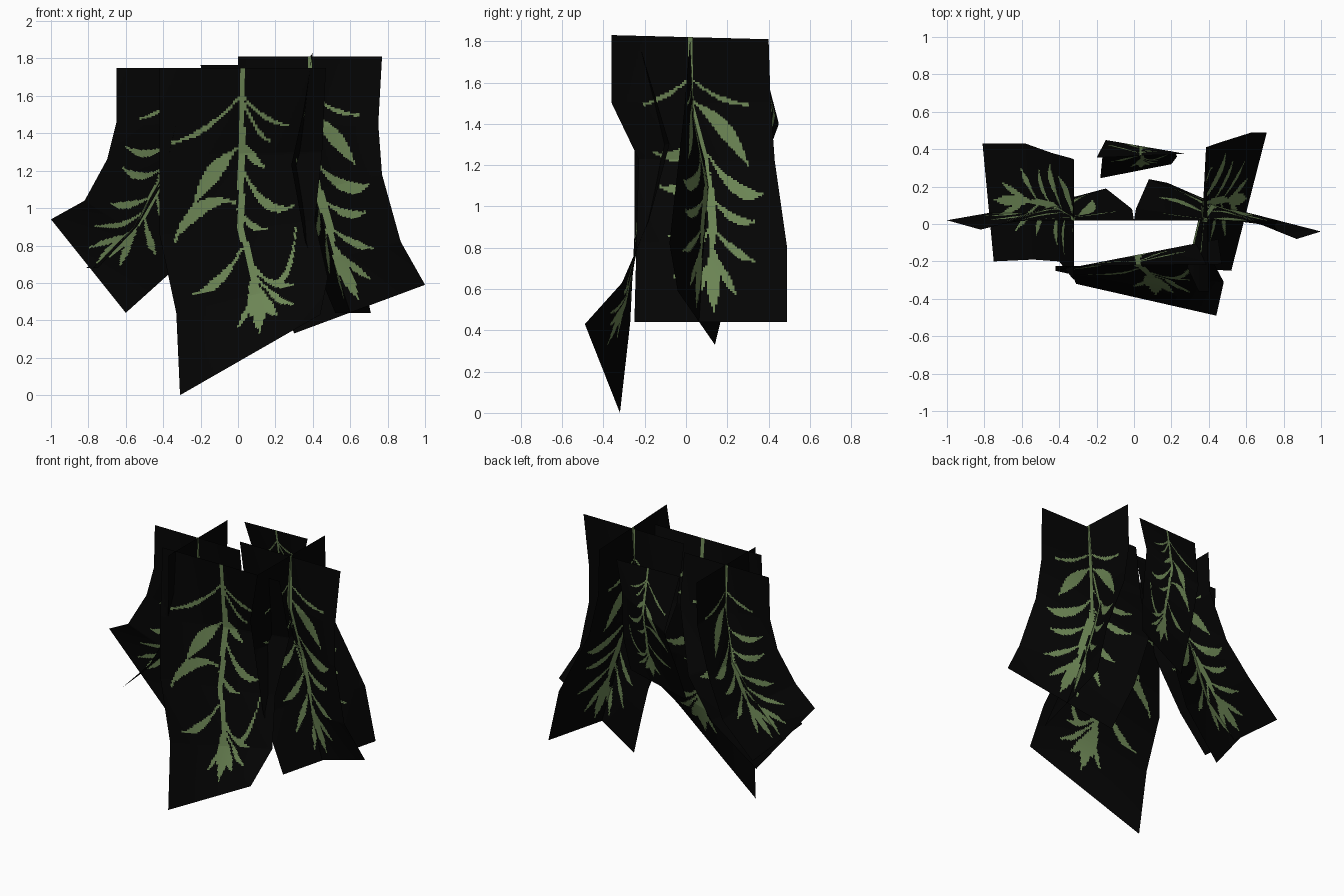
import bpy, bmesh, math
from mathutils import Vector

NU, NV, ASPECT = 72, 144, 1.8   # cells across / down a card, card length in widths


def material(name, col):
    m = bpy.data.materials.new(name)
    m.diffuse_color = (*col, 1)
    return m


BLACK = material("card black", (0.0012, 0.0012, 0.0012))
GREEN = material("leaf green", (0.15, 0.235, 0.09))

# Leaves: base u, base t, tip u, tip t, half width, sag (u across, t down the card)
WIDE_SPRAY = [
    (0, .09, -.42, .25, .018, .03), (.01, .10, .29, .20, .016, .02),
    (.01, .12, .17, .25, .014, .02), (-.01, .27, -.28, .455, .060, -.02),
    (0, .33, .35, .485, .032, .06), (-.02, .46, -.41, .57, .050, -.05),
    (-.01, .24, .14, .34, .030, .01), (.0, .62, -.36, .74, .032, .03),
    (.03, .66, .37, .57, .020, .14), (0, .48, .18, .56, .025, .02),
    (.03, .70, .0, .86, .045, 0), (.04, .74, -.09, .88, .025, .02),
    (.04, .72, .06, .93, .055, 0), (.04, .74, .17, .89, .035, .02),
    (.04, .72, .28, .87, .022, .02), (.04, .70, .27, .78, .026, .02),
]
DROOPING_SPRAY = [
    (0, .14, .36, .23, .018, .02), (0, .14, -.30, .23, .018, .01),
    (.01, .22, .30, .44, .062, -.03), (.01, .40, .38, .54, .050, .05),
    (0, .33, -.36, .40, .040, .04), (0, .44, -.34, .52, .038, .04),
    (.01, .55, .30, .64, .036, .03), (0, .58, -.28, .70, .036, .02),
    (.01, .66, .28, .78, .032, .02), (0, .66, -.24, .84, .030, .01),
    (.01, .74, .16, .90, .030, .01), (0, .76, -.12, .94, .030, 0),
    (0, .40, .02, .72, .040, 0), (0, .70, .02, .96, .055, 0),
]


def paint(leaves, stem_end, bend):
    """Return the set of card cells covered by the stem and leaves."""
    cells = set()

    def dab(u, t, r):
        i0, j0 = (u + .5) * NU - .5, t * NV - .5
        ri, rj = r * NU, r / ASPECT * NV
        for i in range(math.ceil(i0 - ri), math.floor(i0 + ri) + 1):
            for j in range(math.ceil(j0 - rj), math.floor(j0 + rj) + 1):
                if ((i - i0) / ri) ** 2 + ((j - j0) / rj) ** 2 <= 1:
                    cells.add((i, j))

    for k in range(201):
        t = stem_end * k / 200
        dab(bend * (t / stem_end) ** 2, t, .013 + .008 * math.sin(t * 3))
    for bu, bt, tu, tt, w, sag in leaves:
        for k in range(61):
            s = k / 60
            hump = 4 * s * (1 - s)
            dab(bu + (tu - bu) * s, bt + (tt - bt) * s + sag * hump,
                max(.009, w * .85 * math.sin(math.pi * s ** 1.3)))
    return cells


WIDE = paint(WIDE_SPRAY, .72, .04)
DROOP = paint(DROOPING_SPRAY, .9, 0)


def card(name, rows, cells):
    """Bent card through straight rows (one edge point, other edge point)."""
    rows = [(Vector(a), Vector(b)) for a, b in rows]
    mids = [(a + b) / 2 for a, b in rows]
    dist = [0]
    for p, q in zip(mids, mids[1:]):
        dist.append(dist[-1] + (q - p).length)
    bm = bmesh.new()
    grid = []
    for j in range(NV + 1):
        d = dist[-1] * j / NV
        k = max(i for i in range(len(rows) - 1) if dist[i] <= d + 1e-9)
        f = (d - dist[k]) / (dist[k + 1] - dist[k])
        a = rows[k][0].lerp(rows[k + 1][0], f)
        b = rows[k][1].lerp(rows[k + 1][1], f)
        grid.append([bm.verts.new(a.lerp(b, i / NU)) for i in range(NU + 1)])
    for j in range(NV):
        for i in range(NU):
            face = bm.faces.new((grid[j + 1][i], grid[j + 1][i + 1],
                                 grid[j][i + 1], grid[j][i]))
            face.material_index = int((i, j) in cells)
    me = bpy.data.meshes.new(name)
    bm.to_mesh(me)
    bm.free()
    me.materials.append(BLACK)
    me.materials.append(GREEN)
    bpy.context.collection.objects.link(bpy.data.objects.new(name, me))


# Front hanging card
card("front_foliage", [
    ((-.42, -.225, 1.75), (.47, -.215, 1.75)),
    ((-.42, -.25, 1.28), (.45, -.08, 1.30)),
    ((-.42, -.25, .86), (.41, -.18, .93)),
    ((-.33, -.27, .44), (.48, -.31, .63)),
    ((-.31, -.32, 0), (.44, -.49, .43))], WIDE)

# Small back hanging card
card("back_foliage", [
    ((-.20, .355, 1.765), (.27, .375, 1.765)),
    ((-.15, .45, 1.40), (.22, .385, 1.55)),
    ((-.17, .35, 1.13), (.23, .36, 1.24)),
    ((-.18, .245, .86), (.20, .32, 1.0))], WIDE)

# Right crossed pair
card("right_foliage_across", [
    ((0, .02, 1.81), (.77, .02, 1.81)),
    ((.01, .08, 1.42), (.75, -.01, 1.45)),
    ((.08, .24, 1.02), (.77, -.04, 1.18)),
    ((.18, .22, .66), (.87, -.08, .82)),
    ((.30, .14, .33), (1.0, -.04, .59))], DROOP)
card("right_foliage_along", [
    ((.40, -.36, 1.83), (.385, .40, 1.81)),
    ((.345, -.36, 1.50), (.385, .41, 1.50)),
    ((.285, -.23, 1.23), (.44, .43, 1.22)),
    ((.36, -.24, .82), (.63, .49, .80)),
    ((.52, -.25, .44), (.71, .49, .44))], DROOP)

# Left crossed pair
card("left_foliage_across", [
    ((-.65, .02, 1.75), (0, .02, 1.75)),
    ((-.65, .01, 1.46), (-.01, .08, 1.42)),
    ((-.70, 0, 1.26), (-.15, .19, 1.0)),
    ((-.82, -.03, 1.04), (-.30, .15, .71)),
    ((-1.0, .02, .94), (-.60, .09, .44))], DROOP)
card("left_foliage_along", [
    ((-.32, -.30, 1.75), (-.32, .345, 1.75)),
    ((-.33, -.29, 1.46), (-.33, .35, 1.46)),
    ((-.40, -.20, 1.14), (-.44, .38, 1.14)),
    ((-.54, -.19, .90), (-.58, .43, .90)),
    ((-.75, -.20, .68), (-.81, .43, .68))], DROOP)
